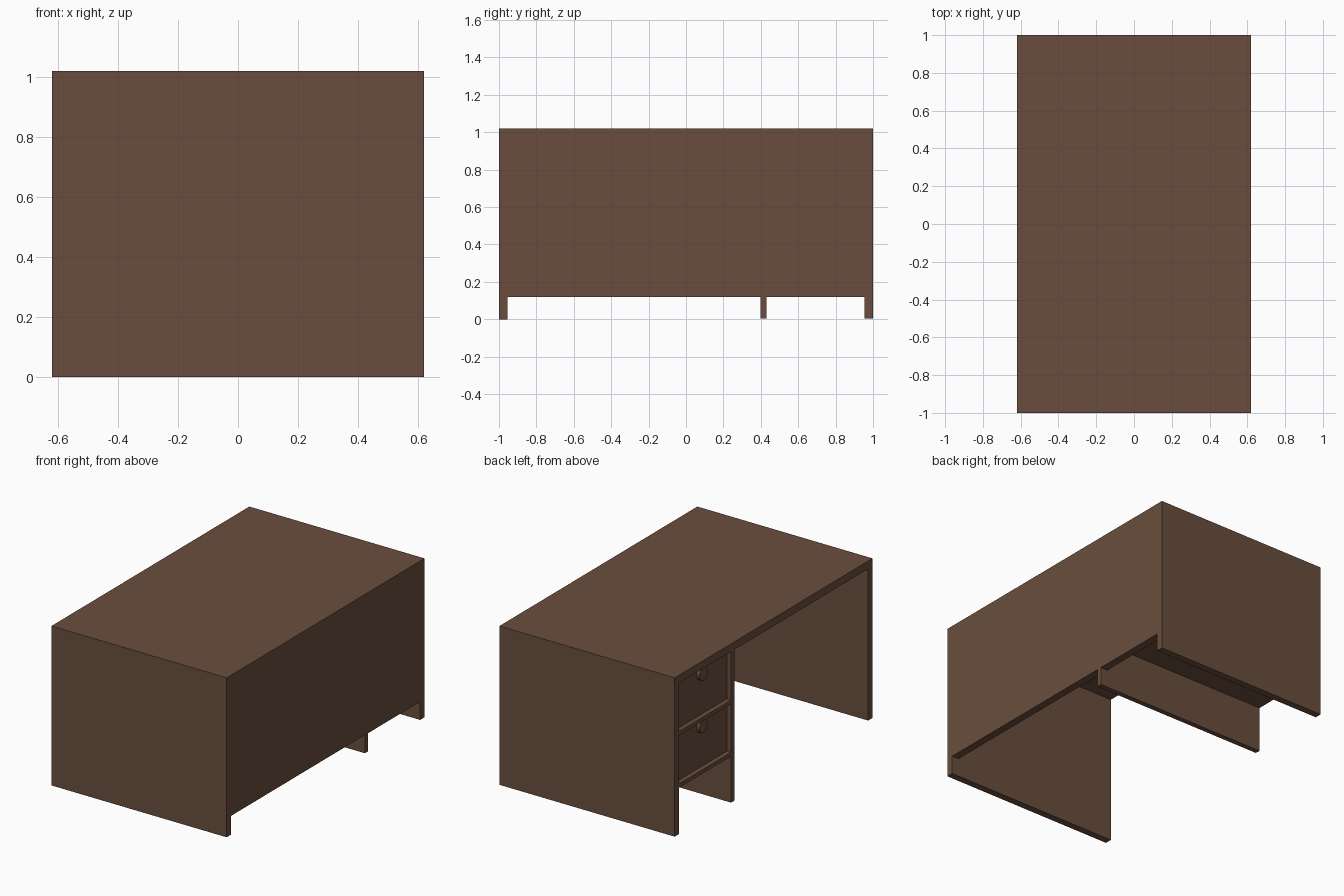
import bpy, math

if "Cube" in bpy.data.objects:
    bpy.data.objects.remove(bpy.data.objects["Cube"])

wood = bpy.data.materials.new("dark_brown_wood")
wood.diffuse_color = (0.143, 0.076, 0.047, 1)
wood.use_nodes = True
wood.node_tree.nodes["Principled BSDF"].inputs["Base Color"].default_value = wood.diffuse_color

X, Y, H = 0.62, 1.0, 1.02      # half depth, half length, height
T = 0.045                      # board thickness
UNDER = 0.97                   # underside of the desktop
PART_Y0, PART_Y1 = 0.397, 0.43 # partition beside the drawers
BACK = X - 0.05                # inner face of the modesty panel


def box(name, x0, x1, y0, y1, z0, z1):
    bpy.ops.mesh.primitive_cube_add(
        size=1, location=((x0 + x1) / 2, (y0 + y1) / 2, (z0 + z1) / 2))
    ob = bpy.context.object
    ob.name = name
    ob.scale = (x1 - x0, y1 - y0, z1 - z0)
    bpy.ops.object.transform_apply(location=False, rotation=False, scale=True)
    ob.data.materials.append(wood)
    return ob


# Desktop and upright panels
box("desktop", -X, X, -Y, Y, UNDER, H)
box("side_panel_front", -X, X, -Y, -Y + T, 0, UNDER)
box("side_panel_back", -X, X, Y - T, Y, 0.004, UNDER)
box("drawer_partition", -X, BACK, PART_Y0, PART_Y1, 0.004, UNDER)
box("drawer_partition_foot", BACK, X, PART_Y0, PART_Y1, 0.004, 0.12)
box("modesty_panel", BACK, X, -Y + T, Y - T, 0.12, UNDER)

# Two drawers, each with a board below, a recessed front and a round knob
rail, opening = 0.025, 0.31
mid_y = (PART_Y1 + Y - T) / 2
for i, label in enumerate(("lower", "upper")):
    z = 0.30 + i * (rail + opening)
    box(label + "_drawer_board", -X, BACK, PART_Y1, Y - T, z, z + rail)
    box(label + "_drawer_front", -X + 0.03, -X + 0.06, PART_Y1, Y - T,
        z + rail, z + rail + opening)
    bpy.ops.mesh.primitive_cylinder_add(
        vertices=32, radius=0.042, depth=0.02,
        location=(-X + 0.02, mid_y, z + 0.29),
        rotation=(0, math.pi / 2, 0))
    knob = bpy.context.object
    knob.name = label + "_drawer_knob"
    knob.data.materials.append(wood)
    bpy.ops.object.shade_smooth_by_angle(angle=math.radians(35))
